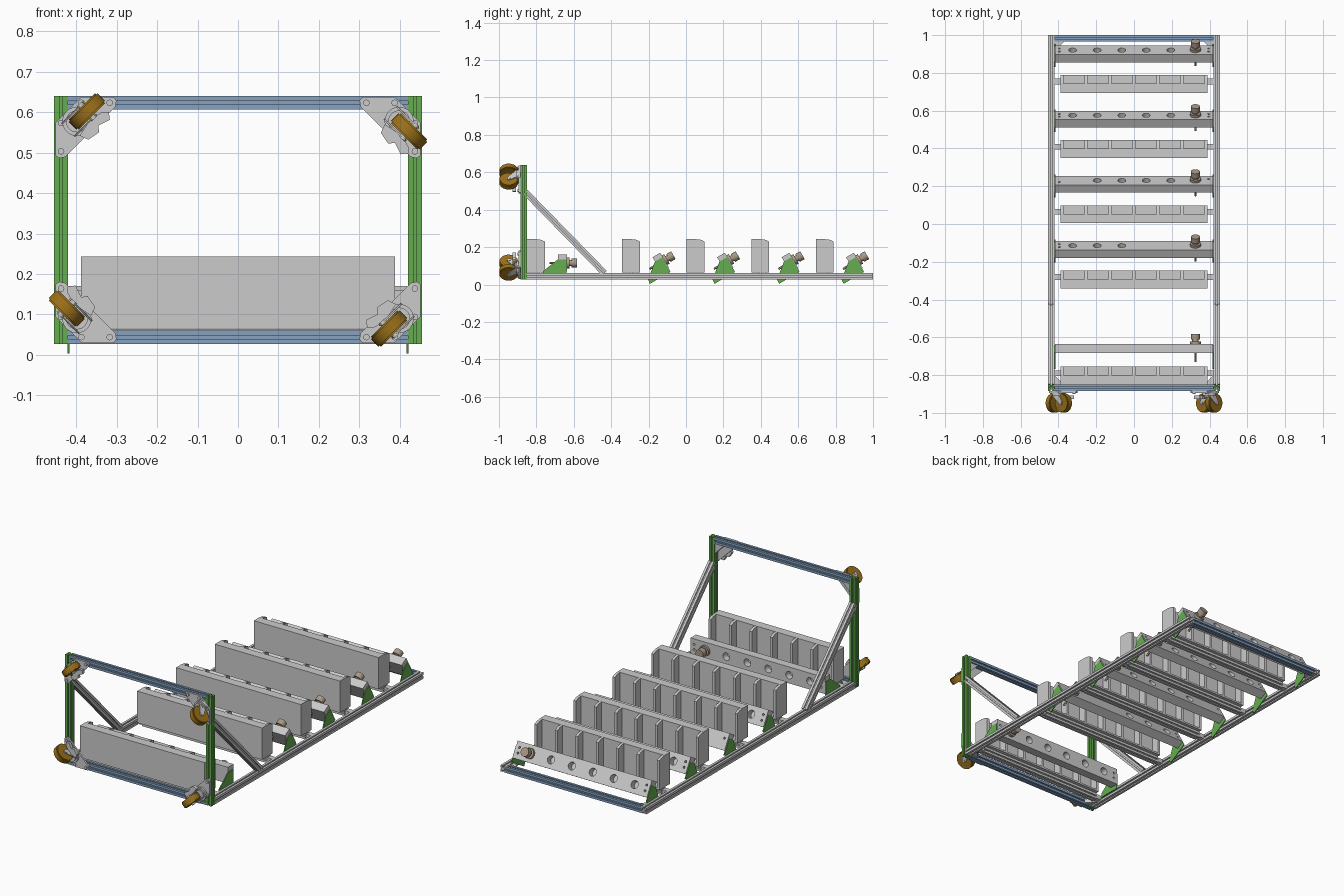
import bpy
import bmesh
from math import sin, cos, pi, radians
from mathutils import Matrix, Vector

if "Cube" in bpy.data.objects:
    bpy.data.objects.remove(bpy.data.objects["Cube"])

parts = []


def material(name, rgb):
    m = bpy.data.materials.new(name)
    m.use_nodes = True
    m.diffuse_color = (*rgb, 1)
    m.node_tree.nodes["Principled BSDF"].inputs["Base Color"].default_value = (*rgb, 1)
    return m


GREEN = material("green", (0.13, 0.42, 0.08))
BLUE = material("blue", (0.24, 0.36, 0.53))
GOLD = material("gold", (0.32, 0.16, 0.01))
TAN = material("tan", (0.4, 0.32, 0.24))
X, Y, Z = Vector((1, 0, 0)), Vector((0, 1, 0)), Vector((0, 0, 1))


def frame(origin, x, y):
    """Axes x, y and their cross product, placed at origin."""
    m = Matrix((x, y, x.cross(y))).transposed().to_4x4()
    m.translation = origin
    return m


def prism(name, pts, length, place, mat=None):
    """Extrude a 2D outline along the local z of a frame."""
    bm = bmesh.new()
    face = bm.faces.new([bm.verts.new((p[0], p[1], 0)) for p in pts])
    top = bmesh.ops.extrude_face_region(bm, geom=[face])["geom"]
    bmesh.ops.translate(bm, vec=(0, 0, length),
                        verts=[g for g in top if isinstance(g, bmesh.types.BMVert)])
    bm.transform(place)
    bmesh.ops.recalc_face_normals(bm, faces=bm.faces)
    mesh = bpy.data.meshes.new(name)
    bm.to_mesh(mesh)
    bm.free()
    if mat:
        mesh.materials.append(mat)
    ob = bpy.data.objects.new(name, mesh)
    bpy.context.scene.collection.objects.link(ob)
    parts.append(ob)
    return ob


def box(name, lo, hi, mat=None):
    pts = [(lo[0], lo[1]), (hi[0], lo[1]), (hi[0], hi[1]), (lo[0], hi[1])]
    return prism(name, pts, hi[2] - lo[2], Matrix.Translation((0, 0, lo[2])), mat)


def disc(r, n=28):
    return [(r * cos(2 * pi * i / n), r * sin(2 * pi * i / n)) for i in range(n)]


def rod(name, r, start, axis, length, mat=None, n=28):
    side = X if abs(axis.x) < 0.9 else Y
    u = axis.cross(side).normalized()
    return prism(name, disc(r, n), length, frame(start, u, axis.cross(u)), mat)


# Slotted bar cross-section
H = 0.017
quarter = [(H, -H), (H, -.004), (.013, -.004), (.013, -.006), (.008, -.006),
           (.008, .006), (.013, .006), (.013, .004), (H, .004)]
SLOTTED = []
for k in range(4):
    for a, b in quarter:
        SLOTTED.append([(a, b), (-b, a), (-a, -b), (b, -a)][k])


def bar(name, start, end, mat=None):
    start, end = Vector(start), Vector(end)
    d = (end - start).normalized()
    side = Z if abs(d.x) > 0.9 else X
    u = side.cross(d).normalized()
    return prism(name, SLOTTED, (end - start).length, frame(start, u, d.cross(u)), mat)


# Frame
LOW, HIGH, FRONT, BACK, SIDE = 0.044, 0.623, -0.868, 0.983, 0.437
for s, tag in ((-1, "right"), (1, "left")):
    x = s * SIDE
    bar(tag + "_upright", (x, FRONT, .027), (x, FRONT, .64), GREEN)
    bar(tag + "_rail", (x, FRONT + H, LOW), (x, 1, LOW))
    bar(tag + "_brace", (x, -.86, .495), (x, -.435, .06))
    # Inner corner gussets
    for y, z, dy, dz, t in ((BACK - H, LOW - .01, -.05, 0, "back"),
                            (FRONT + H, LOW - .01, .05, 0, "front")):
        pts = [(s * .42, y), (s * .37, y), (s * .42, y + dy)]
        prism(f"{tag}_{t}_gusset", pts, .02, Matrix.Translation((0, 0, z)))
    pts = [(s * .42, .606), (s * .365, .606), (s * .42, .55)]
    prism(tag + "_top_gusset", pts, .02, frame((0, FRONT + .01, 0), X, Z))
for name, y, z in (("front_low_beam", FRONT, LOW), ("front_top_beam", FRONT, HIGH),
                   ("back_beam", BACK, LOW)):
    bar(name, (-.42, y, z), (.42, y, z), BLUE)

# Corner plates and casters
PLATE = [(-.014, .13), (-.005, .137), (.01, .134), (.134, .01), (.137, -.005),
         (.13, -.014), (.05, -.014), (-.014, .05)]
LEVER = [(-.02, -.03), (-.012, -.052), (.02, -.058), (.03, -.045), (.06, -.055),
         (.072, -.04), (.06, -.028), (.03, -.02)]
FORK = [(-.03, .01), (.025, .01), (.047, .048), (.043, .062), (.03, .062)]


def caster(tag, cx, cz, angle):
    u = Vector((cos(angle), 0, sin(angle)))
    v = Vector((-sin(angle), 0, cos(angle)))
    w = -Y
    o = Vector((cx, -.895, cz))
    rod(tag + "_swivel", .036, o, w, .012)
    rod(tag + "_swivel_cap", .027, o, w, .02)
    prism(tag + "_brake_lever", LEVER, .018, frame(o + w * .014, u, v))
    for side in (-1, 1):
        prism(tag + "_fork", FORK, .004, frame(o + v * (side * .022 + .002), u, w))
    hub = o + u * .035 + w * .053
    rod(tag + "_axle", .009, hub - v * .026, v, .052)
    rod(tag + "_wheel", .046, hub - v * .0175, v, .035, GOLD, 36)
    rod(tag + "_tread", .05, hub - v * .013, v, .026, GOLD, 36)


for s, up, angle, tag in ((-1, 1, 45, "top_right"), (-1, 0, 135, "low_right"),
                          (1, 1, -45, "top_left"), (1, 0, 225, "low_left")):
    dz = -1 if up else 1
    cz = HIGH if up else LOW
    plate = [(s * (SIDE - a), cz + dz * b) for a, b in PLATE]
    prism(tag + "_plate", plate, .01, frame((0, -.885, 0), X, Z))
    for a, b in ((0, .12), (0, .05), (.05, 0), (.12, 0)):
        rod(tag + "_bolt", .008, Vector((s * (SIDE - a), -.895, cz + dz * b)), -Y, .006, n=12)
    caster(tag, s * .398, cz + dz * .046, radians(angle))


# Divided bins, each on a crossbar
DIVIDER = [(.045, .07), (.095, .07), (.095, .23), (.075, .239), (.045, .243)]


def bin_row(tag, y):
    box(tag + "_wall", (-.388, y, .065), (.388, y + .05, .243))
    box(tag + "_floor", (-.388, y + .04, .065), (.388, y + .095, .075))
    for i in range(7):
        x = -.388 + i * .1268
        prism(tag + "_divider", DIVIDER, .0152, frame((x, y, 0), Y, Z))
    bar(tag + "_crossbar", (-.388, y + .06, .047), (.388, y + .06, .047))
    for s in (-1, 1):
        box(tag + "_mount", (s * .405 - .016, y + .045, .035), (s * .405 + .016, y + .075, .06))


# Drilled slats with end brackets and a locking knob
BRACKET = [(-.024, .02), (-.105, -.045), (-.107, -.07), (.02, -.07), (.02, .02)]


def slat(tag, y, z, tilt):
    n = Vector((0, cos(tilt), sin(tilt)))
    t = Vector((0, -sin(tilt), cos(tilt)))
    c = Vector((0, y, z))
    outline = [(-.024, -.046), (.024, -.046), (.024, .046), (-.024, .046)]
    body = prism(tag + "_body", outline, .834, frame(c - X * .417, n, t))
    cutters = []
    spots = [(-.325 + i * .13, 0, .021) for i in range(6)]
    spots += [(s * .395, h, .006) for s in (-1, 1) for h in (-.015, .015)]
    for x, h, r in spots:
        cut = rod("hole_cutter", r, c + X * x + t * h - n * .012, n, .05)
        mod = body.modifiers.new("hole", "BOOLEAN")
        mod.object, mod.solver = cut, "EXACT"
        cutters.append(cut)
    graph = bpy.context.evaluated_depsgraph_get()
    mesh = bpy.data.meshes.new_from_object(body.evaluated_get(graph))
    body.modifiers.clear()
    body.data = mesh
    for cut in cutters:
        parts.remove(cut)
        bpy.data.objects.remove(cut)
    for x in (-.421, .416):
        prism(tag + "_bracket", BRACKET, .005, frame(c + X * x, n, t), GREEN)
    k = c + X * .325
    rod(tag + "_knob_collar", .029, k + n * .024, n, .014, TAN)
    rod(tag + "_knob_neck", .017, k - n * .012, n, .06, TAN)
    rod(tag + "_knob_head", .024, k + n * .048, n, .03, TAN)
    rod(tag + "_knob_pin", .006, k - n * .07, n, .06, TAN, 12)


bin_row("bin_1", -.85)
slat("slat_1", -.66, .115, 0)
for i in range(4):
    bin_row(f"bin_{i + 2}", -.341 + i * .345)
    slat(f"slat_{i + 2}", -.135 + i * .345, .118, radians(30))

# Smooth round parts, keep edges sharp
bpy.ops.object.select_all(action="DESELECT")
for ob in parts:
    ob.select_set(True)
bpy.context.view_layer.objects.active = parts[0]
bpy.ops.object.shade_smooth_by_angle(angle=radians(30))
